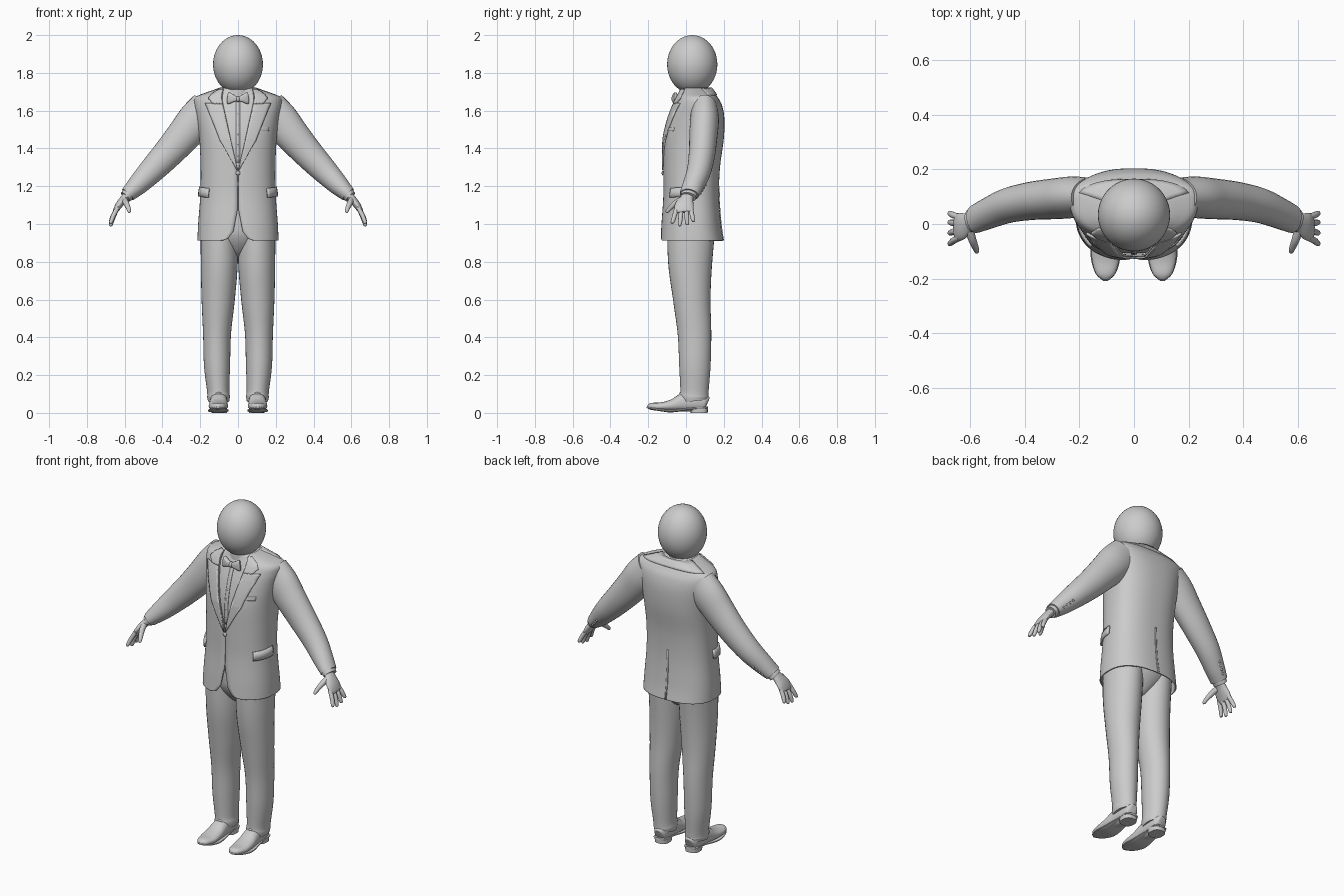
import bpy, bmesh, math
from mathutils import Vector

cube = bpy.data.objects.get("Cube")
if cube:
    bpy.data.objects.remove(cube)

grey = bpy.data.materials.new("plain grey")
grey.use_nodes = True
grey.diffuse_color = (0.6, 0.6, 0.6, 1)
grey.node_tree.nodes["Principled BSDF"].inputs["Base Color"].default_value = (0.6, 0.6, 0.6, 1)


def finish(name, bm, mirror=False, thick=0, offset=-1, angle=40):
    bmesh.ops.recalc_face_normals(bm, faces=bm.faces)
    me = bpy.data.meshes.new(name)
    bm.to_mesh(me)
    bm.free()
    me.materials.append(grey)
    me.shade_smooth()
    me.set_sharp_from_angle(angle=math.radians(angle))
    ob = bpy.data.objects.new(name, me)
    bpy.context.scene.collection.objects.link(ob)
    if thick:
        mod = ob.modifiers.new("thickness", 'SOLIDIFY')
        mod.thickness, mod.offset = thick, offset
    if mirror:
        mod = ob.modifiers.new("mirror", 'MIRROR')
        mod.use_mirror_merge = False
    return ob


def grid(name, rows, closed=False, cap=False, **kw):
    bm = bmesh.new()
    vs = [[bm.verts.new(p) for p in r] for r in rows]
    n = len(rows[0])
    for a, b in zip(vs, vs[1:]):
        for i in range(n if closed else n - 1):
            j = (i + 1) % n
            bm.faces.new((a[i], a[j], b[j], b[i]))
    if cap:
        bm.faces.new(vs[0])
        bm.faces.new(vs[-1])
    return finish(name, bm, **kw)


def spline(keys, steps=5):
    """Smooth curve through rows of numbers."""
    out = []
    for i in range(len(keys) - 1):
        p = [keys[max(0, min(len(keys) - 1, i + d))] for d in (-1, 0, 1, 2)]
        for s in range(steps):
            t = s / steps
            out.append([b + 0.5 * t * (c - a + t * (2*a - 5*b + 4*c - d + t * (3*(b - c) + d - a)))
                        for a, b, c, d in zip(*p)])
    return out + [list(keys[-1])]


def lerp_table(table, z):
    for a, b in zip(table, table[1:]):
        if z <= b[0]:
            t = max(0, (z - a[0]) / (b[0] - a[0]))
            return [u + (v - u) * t for u, v in zip(a, b)]
    return list(table[-1])


def tube(name, keys, ref=(0, 1, 0), sides=24, power=2, steps=5, **kw):
    """Loft through (x, y, z, radius along ref, radius across)."""
    rows = spline(keys, steps)
    pts = [Vector(r[:3]) for r in rows]
    rings = []
    for i, r in enumerate(rows):
        t = (pts[min(i + 1, len(pts) - 1)] - pts[max(i - 1, 0)]).normalized()
        u = Vector(ref)
        u = (u - t * u.dot(t)).normalized()
        v = t.cross(u)
        ring = []
        for k in range(sides):
            c, s = math.cos(k * math.tau / sides), math.sin(k * math.tau / sides)
            ring.append(pts[i] + u * r[3] * math.copysign(abs(c) ** (2 / power), c)
                        + v * r[4] * math.copysign(abs(s) ** (2 / power), s))
        rings.append(ring)
    return grid(name, rings, closed=True, cap=True, **kw)


def ball(name, loc, size, seg=16, **kw):
    bm = bmesh.new()
    bmesh.ops.create_uvsphere(bm, u_segments=seg, v_segments=seg // 2, radius=1)
    for v in bm.verts:
        v.co = Vector([l + c * s for l, c, s in zip(loc, v.co, size)])
    return finish(name, bm, **kw)


# Torso profile: height, half width, front, back, depth of widest point
torso = spline([(.912, .215, -.135, .198, .04), (1.0, .211, -.13, .185, .04),
                (1.15, .2, -.12, .175, .04), (1.3, .198, -.12, .18, .045),
                (1.45, .205, -.118, .2, .06), (1.56, .22, -.095, .203, .075),
                (1.63, .234, -.07, .19, .09), (1.67, .228, -.052, .168, .095),
                (1.695, .17, -.042, .15, .08), (1.722, .09, -.036, .13, .05)], 6)
POW = 2.4


def body(theta, z, off=0):
    _, rx, yf, yb, cy = lerp_table(torso, z)
    s, c = math.sin(theta), math.cos(theta)
    depth = (cy - yf if c > 0 else yb - cy) + off
    return Vector(((rx + off) * math.copysign(abs(s) ** (2 / POW), s),
                   cy - depth * math.copysign(abs(c) ** (2 / POW), c), z))


def front_angle(x, z):
    return math.asin(min(1, abs(x) / lerp_table(torso, z)[1]) ** (POW / 2))


# Jacket, open along a front edge that widens into the neckline and the hem
opening = [(.912, .085), (.922, .055), (.96, .025), (1.08, .002), (1.28, .002), (1.66, .085), (1.722, .08)]
heights = sorted([r[0] for r in torso] + [.917, .922, .935])
COLS = 72
rows = []
for z in heights:
    a = front_angle(lerp_table(opening, z)[1], z)
    rows.append([body(a + (math.tau - 2 * a) * i / COLS, z) for i in range(COLS + 1)])
grid("jacket", rows, thick=.008)

# Shirt front and collar
shirt_z = [r[0] for r in torso if r[0] > 1.2]
grid("shirt", [[body(math.tau * i / 48, z, -.012) for i in range(48)] for z in shirt_z],
     closed=True, cap=True)
tube("shirt_collar", [(0, .035, 1.63, .072, .07), (0, .036, 1.70, .072, .07), (0, .04, 1.725, .07, .068)])
for i in range(5):
    z = 1.36 + i * .055
    ball("shirt_button", body(0, z, -.011), (.006, .004, .006), 10)
grid("shirt_placket", [[body(s * front_angle(min(.011, lerp_table(opening, z)[1]), z), z, -.009)
                        for s in (-1, 0, 1)] for z in shirt_z if 1.3 < z < 1.66], thick=.003)


def front_plate(name, table, off, cols=6, steps=4, **kw):
    """Plate on the chest given as (height, inner x, outer x)."""
    rows = []
    for a, b in zip(table, table[1:]):
        for s in range(steps + 1):
            z, x0, x1 = [u + (v - u) * s / steps for u, v in zip(a, b)]
            rows.append([body(front_angle(x0 + (x1 - x0) * i / cols, z), z, off) for i in range(cols + 1)])
    return grid(name, rows, thick=.009, **kw)


# Lapels, collar leaves and chest pocket
front_plate("lapels", [(1.285, .001, .006), (1.45, .038, .095), (1.6, .072, .153), (1.64, .08, .17)],
            .008, mirror=True)
front_plate("jacket_collar", [(1.636, .079, .13), (1.668, .084, .152), (1.69, .084, .135), (1.715, .075, .094)],
            .008, mirror=True)
front_plate("chest_pocket", [(1.492, .105, .16), (1.512, .105, .162)], .004)
grid("back_collar", [[body(math.pi + (i / 16 - .5) * 2.6, z, .008) for i in range(17)]
                     for z in (1.685, 1.695, 1.71, 1.722)], thick=.009)

# Hip pocket flaps, jacket button and back vent
grid("pocket_flaps", [[body(.8 + .75 * i / 10, z + .008 * i / 10, o) for i in range(11)]
                      for z, o in ((1.14, .012), (1.165, .011), (1.19, .007))], mirror=True, thick=.01)
ball("jacket_button", body(0, 1.27, .003), (.012, .006, .012))
grid("back_vent", [[body(math.pi + a, z, .003) for a in (0, .012, .024)]
                   for z in (.914, 1.0, 1.1, 1.2)], thick=.003)

# Bow tie
tube("bow_wings", [(.004, -.062, 1.662, .01, .012), (.02, -.063, 1.664, .013, .018),
                   (.045, -.058, 1.666, .013, .03), (.054, -.055, 1.667, .009, .029)],
     power=3, mirror=True)
ball("bow_knot", (0, -.064, 1.662), (.013, .014, .016))

# Head
ball("head", (0, .033, 1.845), (.132, .133, .155), 48)

# Sleeves with shirt cuffs and small buttons
tube("sleeves", [(.16, .098, 1.605, .07, .105), (.22, .098, 1.55, .076, .1),
                 (.28, .093, 1.478, .075, .092), (.37, .085, 1.375, .07, .08),
                 (.46, .068, 1.28, .064, .068), (.53, .04, 1.208, .057, .055),
                 (.575, .02, 1.164, .052, .043), (.583, .017, 1.156, .05, .041)], mirror=True, sides=32)
tube("shirt_cuffs", [(.57, .02, 1.168, .044, .036), (.596, .012, 1.143, .042, .033)], mirror=True)
for i in range(4):
    ball("sleeve_button", (.515 + .014 * i, .105 - .009 * i, 1.207 - .015 * i), (.007, .005, .007), 10, mirror=True)

# Hands
tube("palms", [(.575, .012, 1.16, .03, .026), (.602, .004, 1.135, .035, .021),
               (.63, -.008, 1.1, .05, .019), (.648, -.012, 1.07, .049, .014),
               (.652, -.012, 1.062, .04, .008)], mirror=True)
for name, y, spread, drop in (("index", -.05, -.022, .068), ("middle", -.024, -.009, .082),
                              ("ring", .002, .004, .076), ("little", .025, .014, .058)):
    tube(name + "_fingers", [(.638, y, 1.085, .0115, .0115), (.66, y + spread * .5, 1.07 - drop * .4, .012, .012),
                             (.673, y + spread, 1.07 - drop * .9, .0095, .0095),
                             (.675, y + spread, 1.07 - drop, .003, .003)], sides=12, mirror=True)
tube("thumbs", [(.603, -.015, 1.13, .016, .018), (.592, -.055, 1.11, .015, .016),
                (.58, -.085, 1.083, .012, .012), (.575, -.1, 1.066, .009, .009),
                (.574, -.104, 1.06, .003, .003)], ref=(1, 0, 0), sides=14, mirror=True)

# Trousers
tube("trouser_seat", [(0, .03, 1.2, .13, .17), (0, .03, 1.0, .135, .185),
                      (0, .03, .92, .12, .15), (0, .03, .85, .07, .06), (0, .03, .82, .02, .02)])
tube("trouser_legs", [(.1, .03, 1.03, .13, .097), (.099, .022, .8, .117, .098),
                      (.105, .031, .6, .099, .088), (.111, .045, .42, .089, .074),
                      (.111, .047, .25, .083, .069), (.105, .045, .12, .075, .059),
                      (.103, .043, .085, .076, .06), (.103, .045, .062, .071, .056)],
     mirror=True, sides=32)

# Shoes: uppers lofted from heel to toe, soles and heels below
tube("shoe_uppers", [(.1, .113, .05, .02, .03), (.1, .1, .054, .036, .043),
                     (.101, .05, .06, .044, .052), (.102, -.01, .056, .046, .05),
                     (.104, -.07, .041, .05, .032), (.104, -.13, .034, .05, .022),
                     (.104, -.18, .034, .036, .019), (.104, -.2, .034, .017, .011),
                     (.104, -.205, .034, .004, .003)],
     ref=(1, 0, 0), power=2.3, mirror=True)
tube("shoe_soles", [(.1, .117, .028, .02, .006), (.1, .1, .027, .041, .006),
                    (.102, .03, .023, .042, .006), (.104, -.07, .011, .053, .008),
                    (.104, -.13, .015, .053, .007), (.104, -.182, .024, .036, .006),
                    (.104, -.208, .03, .008, .004)],
     ref=(1, 0, 0), power=3, mirror=True)
tube("shoe_heels", [(.1, .07, 0, .045, .041), (.1, .07, .03, .046, .042)], power=2.6, mirror=True)
tube("shoe_laces", [(.082, -.022, .098, .005, .005), (.102, -.03, .104, .006, .006),
                    (.122, -.022, .098, .005, .005)], sides=10, mirror=True)
